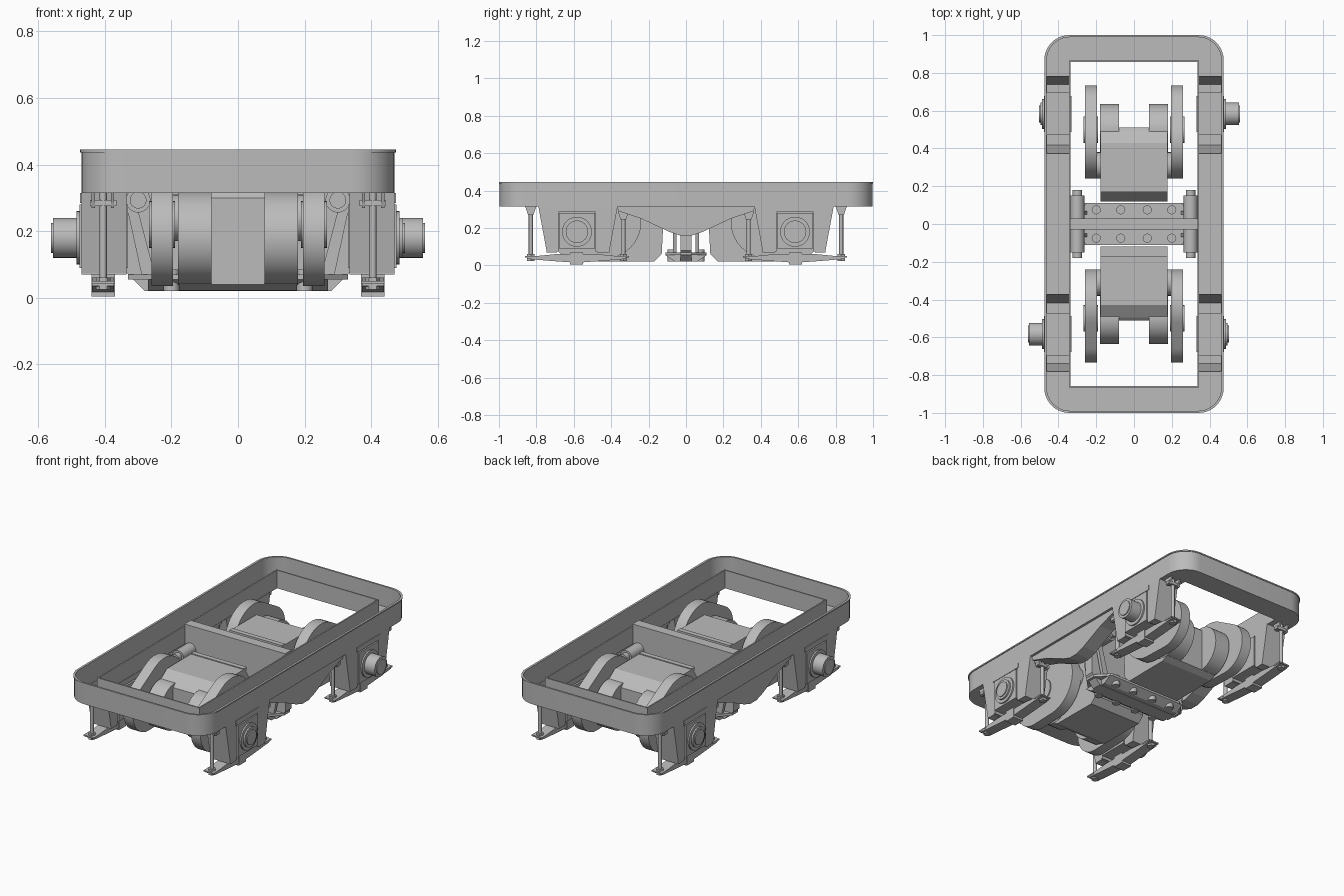
import bpy, bmesh, math
from mathutils import Vector, Matrix

cube = bpy.data.objects.get("Cube")
if cube:
    bpy.data.objects.remove(cube, do_unlink=True)

grey = bpy.data.materials.new("steel_grey")
grey.use_nodes = True
grey.diffuse_color = (0.5, 0.5, 0.5, 1)
grey.node_tree.nodes["Principled BSDF"].inputs["Base Color"].default_value = (0.5, 0.5, 0.5, 1)


def finish(name, bm, smooth=False):
    bmesh.ops.recalc_face_normals(bm, faces=bm.faces)
    mesh = bpy.data.meshes.new(name)
    bm.to_mesh(mesh)
    bm.free()
    mesh.materials.append(grey)
    ob = bpy.data.objects.new(name, mesh)
    bpy.context.collection.objects.link(ob)
    if smooth:
        bpy.ops.object.select_all(action='DESELECT')
        ob.select_set(True)
        bpy.context.view_layer.objects.active = ob
        bpy.ops.object.shade_smooth_by_angle(angle=math.radians(32))
    return ob


def prism(name, pts, a, b, axis='x', sx=1, sy=1, smooth=False):
    """Extrude a 2D profile from a to b: (y, z) along x, (x, z) along y or (x, y) along z."""
    place = {'x': lambda p, t: (t * sx, p[0] * sy, p[1]),
             'y': lambda p, t: (p[0] * sx, t * sy, p[1]),
             'z': lambda p, t: (p[0] * sx, p[1] * sy, t)}[axis]
    bm = bmesh.new()
    lo = [bm.verts.new(place(p, a)) for p in pts]
    hi = [bm.verts.new(place(p, b)) for p in pts]
    bm.faces.new(lo)
    bm.faces.new(hi)
    for i in range(len(pts)):
        j = (i + 1) % len(pts)
        bm.faces.new((lo[i], lo[j], hi[j], hi[i]))
    return finish(name, bm, smooth)


def box(name, x, y, z, sx=1, sy=1):
    return prism(name, [(x[0], y[0]), (x[1], y[0]), (x[1], y[1]), (x[0], y[1])],
                 z[0], z[1], 'z', sx, sy)


def ring(name, outer, inner, z0, z1):
    """Closed wall between two outlines with equal point counts."""
    bm = bmesh.new()
    loops = [[bm.verts.new((x, y, z)) for x, y in line]
             for line, z in ((outer, z0), (outer, z1), (inner, z1), (inner, z0))]
    n = len(outer)
    for k in range(4):
        a, b = loops[k], loops[(k + 1) % 4]
        for i in range(n):
            j = (i + 1) % n
            bm.faces.new((a[i], a[j], b[j], b[i]))
    return finish(name, bm, n > 8)


def arc(cx, cy, r, a0, a1, n):
    return [(cx + r * math.cos(math.radians(a0 + (a1 - a0) * i / n)),
             cy + r * math.sin(math.radians(a0 + (a1 - a0) * i / n))) for i in range(n + 1)]


def circle(cx, cy, r, n=32):
    return arc(cx, cy, r, 0, 360, n)[:-1]


def rounded(w, l, r):
    pts = []
    for k, (x, y) in enumerate(((1, 1), (-1, 1), (-1, -1), (1, -1))):
        pts += arc(x * (w - r), y * (l - r), r, 90 * k, 90 * k + 90, 10)
    return pts


def rect(w, l):
    return [(w, l), (-w, l), (-w, -l), (w, -l)]


def hull(c1, c2):
    """Outline around two circles given as (y, z, r)."""
    (y1, z1, r1), (y2, z2, r2) = c1, c2
    d = math.hypot(y2 - y1, z2 - z1)
    base = math.degrees(math.atan2(z2 - z1, y2 - y1))
    t = math.degrees(math.acos((r1 - r2) / d))
    return (arc(y1, z1, r1, base + t, base + 360 - t, 24)
            + arc(y2, z2, r2, base - t, base + t, 24))


# Perimeter frame: an open-topped trough with rounded corners
ring("frame_outer_wall", rounded(.47, .997, .13), rounded(.462, .989, .122), .315, .445)
ring("frame_top_lip", rounded(.475, 1, .133), rounded(.462, .989, .122), .437, .445)
ring("frame_inner_wall", rect(.345, .865), rect(.337, .857), .315, .425)
corner = rounded(.466, .993, .126)[:22]
end_floor = [(.34, .79), (.466, .79)] + corner + [(-.466, .79), (-.34, .79), (-.34, .86), (.34, .86)]
for s in (1, -1):
    prism("frame_end_floor", end_floor, .315, .322, 'z', 1, s)
    box("frame_side_floor", (.34, .466), (-.37, .37), (.315, .322), s)

# Fish-belly reinforcement and cylinders on each side
belly = [(-.37, .315), (-.36, .29), (-.24, .25), (-.09, .18), (-.03, .16),
         (.03, .16), (.09, .18), (.24, .25), (.36, .29), (.37, .315)]
for s in (1, -1):
    prism("belly_beam", belly, .36, .455, 'x', s)
    prism("cylinder_body", circle(.3, .293, .037), -.15, .15, 'y', s, 1, True)
    for e in (1, -1):
        prism("cylinder_cap", circle(.3, .293, .025), .15, .18, 'y', s, e, True)

# Central cross beam and lower bolster
beam = [(-.34, .435), (-.34, .08), (-.28, .02), (.28, .02), (.34, .08), (.34, .435)]
prism("cross_beam", beam, -.03, .03, 'y')
bolster = [(-.33, .03), (-.25, .11), (.25, .11), (.33, .03),
           (.33, -.03), (.25, -.11), (-.25, -.11), (-.33, -.03)]
prism("bolster_plate", bolster, .055, .07, 'z')
prism("bolster_keel", [(-.11, .055), (-.06, .022), (.06, .022), (.11, .055)], -.27, .27, 'x')
for s in (1, -1):
    for x in (-.2, -.07, .07, .2):
        prism("bolster_knob", circle(x, .075, .024, 16), .02, .085, 'z', 1, s, True)
    for e in (1, -1):
        prism("bolster_strut", [(.25, .07), (.29, .07), (.34, .3), (.31, .3)], .05, .07, 'y', s, e)

# Drive units
motor = [(.17, .02), (.13, .06), (.12, .25), (.17, .33), (.2, .36),
         (.43, .36), (.495, .315), (.51, .3), (.51, .04), (.47, .022)]
wheel = hull((.43, .23, .19), (.582, .187, .152))
for e in (1, -1):
    prism("motor_casing", motor, -.178, .178, 'x', 1, e)
    for z in (.345, .375):
        box("motor_ridge", (-.178, .178), (.17, .2), (z - .03, z - .01), 1, e)
    for s in (1, -1):
        prism("motor_arm", circle(.495, .18, .14, 40), .08, .18, 'x', s, e, True)
        prism("motor_boss", circle(.31, .24, .07), .17, .2, 'x', s, e, True)
        prism("wheel_disc", wheel, .195, .26, 'x', s, e, True)
        prism("wheel_hub", circle(.5, .22, .07), .19, .267, 'x', s, e, True)

# Pedestals, axle boxes and spring gear at the four corners
plate = [(.79, .318), (.745, .075), (.69, .075), (.69, .29),
         (.475, .29), (.475, .075), (.41, .075), (.365, .318)]
leaf = [(.85, .045), (.85, .035), (.72, .024), (.61, .016), (.56, .016),
        (.45, .024), (.32, .035), (.32, .045), (.47, .06), (.7, .06)]
for s in (1, -1):
    for e in (1, -1):
        for x in (.335, .46):
            prism("pedestal_side", plate, x, x + .01, 'x', s, e)
        prism("pedestal_outer_slope", [(.79, .318), (.745, .075), (.737, .075), (.782, .318)],
              .335, .47, 'x', s, e)
        prism("pedestal_inner_slope", [(.365, .318), (.41, .075), (.418, .075), (.373, .318)],
              .335, .47, 'x', s, e)
        for y0, y1 in ((.69, .745), (.41, .475)):
            box("pedestal_foot", (.335, .47), (y0, y1), (.07, .08), s, e)
        for y in (.475, .682):
            box("pedestal_jamb", (.335, .47), (y, y + .008), (.075, .29), s, e)
        box("axle_box", (.33, .477), (.487, .678), (.09, .28), s, e)
        box("axle_box_crown", (.335, .474), (.472, .695), (.285, .315), s, e)
        prism("axle_flange", circle(.583, .18, .08), .47, .486, 'x', s, e, True)
        reach = .556 if s == e else .496
        prism("axle_cap", circle(.583, .18, .06), .48, reach, 'x', s, e, True)
        prism("axle_cap_face", circle(.583, .18, .045), reach, reach + .006, 'x', s, e, True)

        # Leaf spring, centre buckle and hangers
        prism("leaf_spring", leaf, .372, .438, 'x', s, e)
        box("spring_buckle", (.37, .44), (.55, .62), (.004, .07), s, e)
        for y, top in ((.83, .315), (.335, .29)):
            prism("hanger_rod", circle(.405, y, .011, 12), .03, top, 'z', s, e, True)
            prism("hanger_nut", circle(.405, y, .022, 6), .025, .06, 'z', s, e)
            box("hanger_pad", (.37, .44), (y - .03, y + .03), (.042, .05), s, e)
            box("hanger_bar", (.365, .445), (y - .015, y + .015), (top - .04, top - .022), s, e)
            for x in (.372, .43):
                prism("hanger_lug", [(y - .03, top), (y - .014, top - .045),
                                     (y + .014, top - .045), (y + .03, top)], x, x + .01, 'x', s, e)
